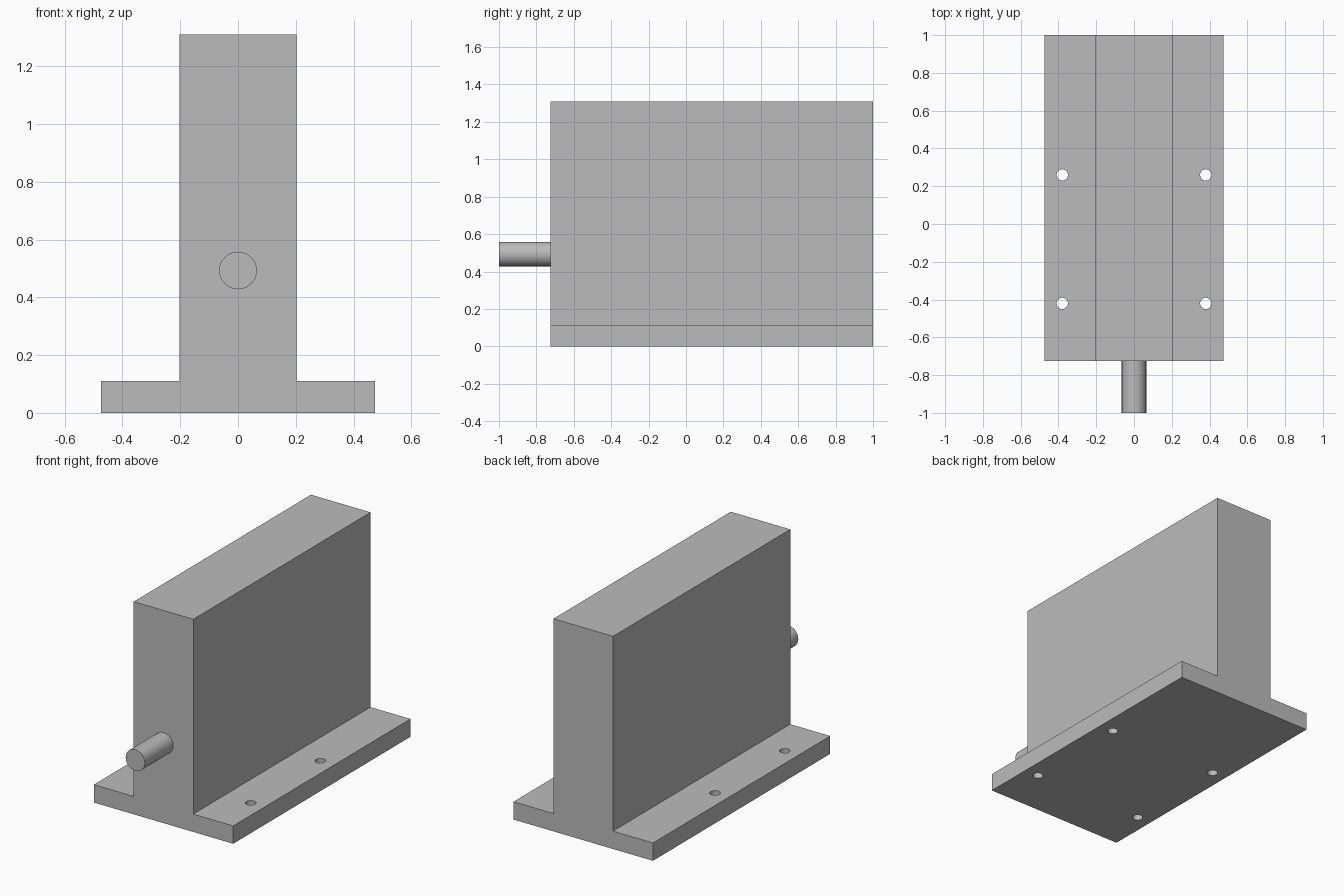
import bpy
import bmesh
from math import radians
from mathutils import Matrix, Vector

cube = bpy.data.objects.get("Cube")
if cube:
    bpy.data.objects.remove(cube, do_unlink=True)

FRONT, BACK = -0.725, 1.0      # housing ends along y
BASE_W, BODY_W = 0.475, 0.203  # half widths
BASE_H, TOP = 0.11, 1.31

grey = bpy.data.materials.new("plain grey")
grey.use_nodes = True
colour = (0.5, 0.5, 0.5, 1)
grey.diffuse_color = colour
grey.node_tree.nodes["Principled BSDF"].inputs["Base Color"].default_value = colour


def make_object(name, bm):
    bmesh.ops.recalc_face_normals(bm, faces=bm.faces)
    mesh = bpy.data.meshes.new(name)
    bm.to_mesh(mesh)
    bm.free()
    mesh.materials.append(grey)
    obj = bpy.data.objects.new(name, mesh)
    bpy.context.collection.objects.link(obj)
    return obj


def add_cylinder(bm, centre, radius, depth, rotation=Matrix(), sides=48):
    bmesh.ops.create_cone(bm, cap_ends=True, segments=sides, radius1=radius,
                          radius2=radius, depth=depth,
                          matrix=Matrix.Translation(centre) @ rotation)


def activate(obj):
    bpy.ops.object.select_all(action='DESELECT')
    obj.select_set(True)
    bpy.context.view_layer.objects.active = obj


# Housing: an upside-down T profile extruded from front to back
half = [(BASE_W, 0), (BASE_W, BASE_H), (BODY_W, BASE_H), (BODY_W, TOP)]
profile = half + [(-x, z) for x, z in reversed(half)]
bm = bmesh.new()
face = bm.faces.new([bm.verts.new((x, FRONT, z)) for x, z in profile])
extruded = bmesh.ops.extrude_face_region(bm, geom=[face], use_keep_orig=True)
new_verts = [v for v in extruded["geom"] if isinstance(v, bmesh.types.BMVert)]
bmesh.ops.translate(bm, verts=new_verts, vec=Vector((0, BACK - FRONT, 0)))
housing = make_object("flanged_housing", bm)

# Four mounting holes through the flanges
bm = bmesh.new()
for x in (-0.38, 0.38):
    for y in (-0.42, 0.26):
        add_cylinder(bm, (x, y, BASE_H / 2), 0.03, BASE_H * 2, sides=32)
cutter = make_object("hole_cutter", bm)
cutter.hide_render = True
boolean = housing.modifiers.new("mounting holes", 'BOOLEAN')
boolean.operation = 'DIFFERENCE'
boolean.solver = 'EXACT'
boolean.object = cutter
activate(housing)
bpy.ops.object.modifier_apply(modifier=boolean.name)
bpy.data.objects.remove(cutter, do_unlink=True)

# Round shaft projecting from the front
bm = bmesh.new()
add_cylinder(bm, (0, (FRONT - 1) / 2, 0.493), 0.065, 1 + FRONT,
             Matrix.Rotation(radians(90), 4, 'X'))
shaft = make_object("front_shaft", bm)

for obj in (housing, shaft):
    activate(obj)
    bpy.ops.object.shade_smooth_by_angle(angle=radians(30))
